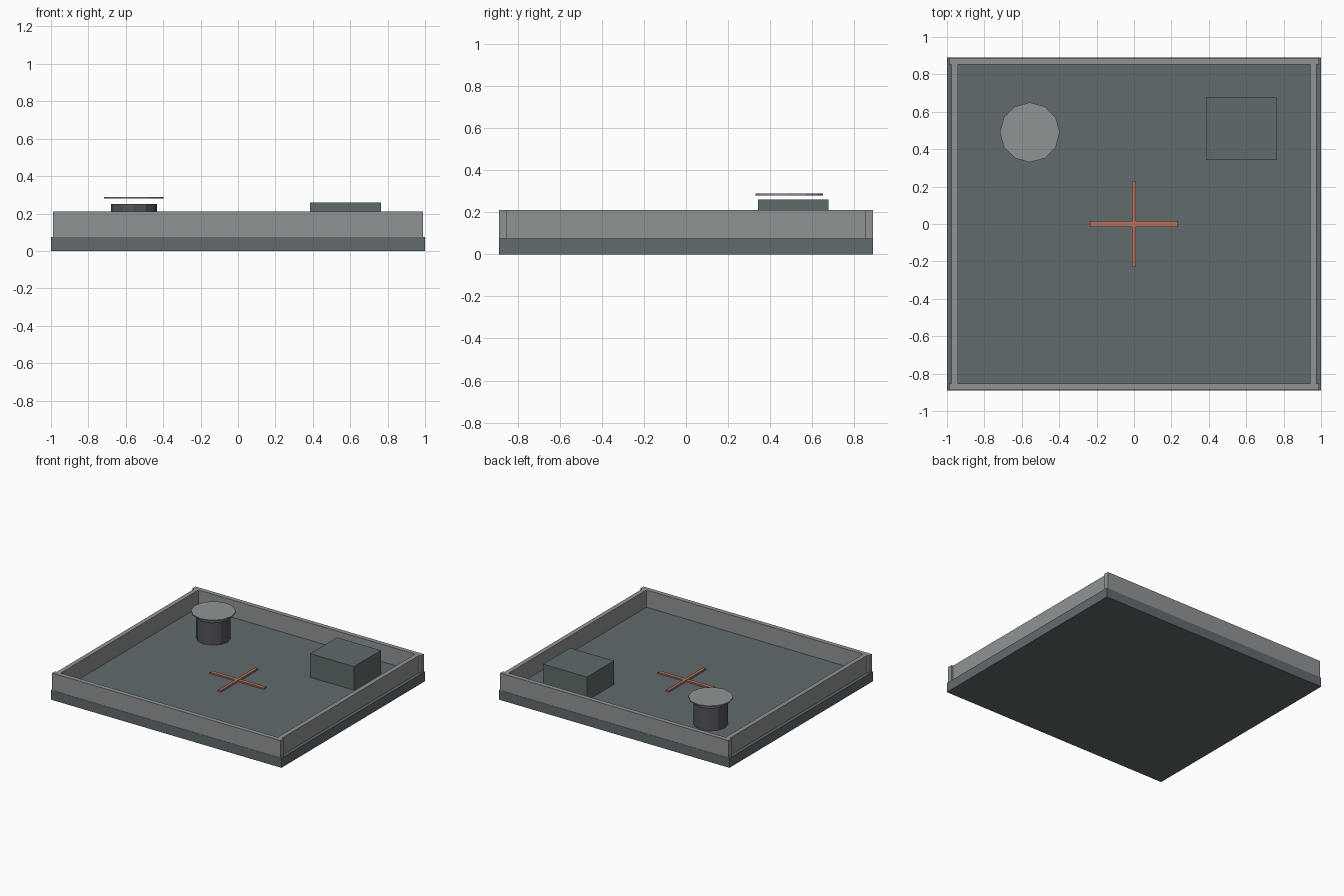
import bpy

cube = bpy.data.objects.get("Cube")
if cube:
    bpy.data.objects.remove(cube, do_unlink=True)


def material(name, r, g, b):
    m = bpy.data.materials.new(name)
    m.use_nodes = True
    m.diffuse_color = (r, g, b, 1)
    m.node_tree.nodes["Principled BSDF"].inputs["Base Color"].default_value = (r, g, b, 1)
    return m


slate = material("slate grey", 0.12, 0.145, 0.155)
concrete = material("light grey", 0.28, 0.295, 0.3)
box_grey = material("green grey", 0.115, 0.147, 0.147)
dark = material("dark grey", 0.085, 0.085, 0.105)
copper = material("copper red", 0.44, 0.17, 0.12)

FLOOR = 0.075
WALL_TOP = 0.21


def box(name, x, y, z, mat):
    """Box from (min, max) ranges on each axis."""
    ranges = (x, y, z)
    bpy.ops.mesh.primitive_cube_add(size=1, location=[(a + b) / 2 for a, b in ranges])
    ob = bpy.context.object
    ob.name = name
    ob.scale = [b - a for a, b in ranges]
    bpy.ops.object.transform_apply(location=False, rotation=False, scale=True)
    ob.data.materials.append(mat)
    return ob


def drum(name, radius, z0, z1, mat):
    """Twelve-sided cylinder at the vent position."""
    bpy.ops.mesh.primitive_cylinder_add(vertices=12, radius=radius, depth=z1 - z0,
                                        location=(-0.557, 0.49, (z0 + z1) / 2))
    ob = bpy.context.object
    ob.name = name
    ob.data.materials.append(mat)
    return ob


# Roof slab
box("roof_slab", (-1, 1), (-0.89, 0.89), (0, FLOOR), slate)

# Parapet: long front and back walls, shorter side walls set in between
for side, sign in (("front", -1), ("back", 1)):
    span = sorted((sign * 0.852, sign * 0.888))
    box(side + "_parapet", (-0.99, 0.99), span, (FLOOR, WALL_TOP), concrete)
for side, sign in (("right", -1), ("left", 1)):
    span = sorted((sign * 0.94, sign * 0.975))
    box(side + "_parapet", span, (-0.852, 0.852), (FLOOR, WALL_TOP), concrete)

# Equipment box
box("equipment_box", (0.385, 0.765), (0.343, 0.677), (FLOOR, 0.26), box_grey)

# Vent pipe with a floating rain cap
drum("vent_pipe", 0.123, FLOOR, 0.25, dark)
drum("vent_cap", 0.16, 0.28, 0.288, concrete)

# Cross marking in the middle of the floor
box("cross_bar_wide", (-0.235, 0.235), (-0.015, 0.015), (FLOOR, 0.086), copper)
box("cross_bar_long", (-0.012, 0.012), (-0.23, 0.23), (FLOOR, 0.089), copper)
